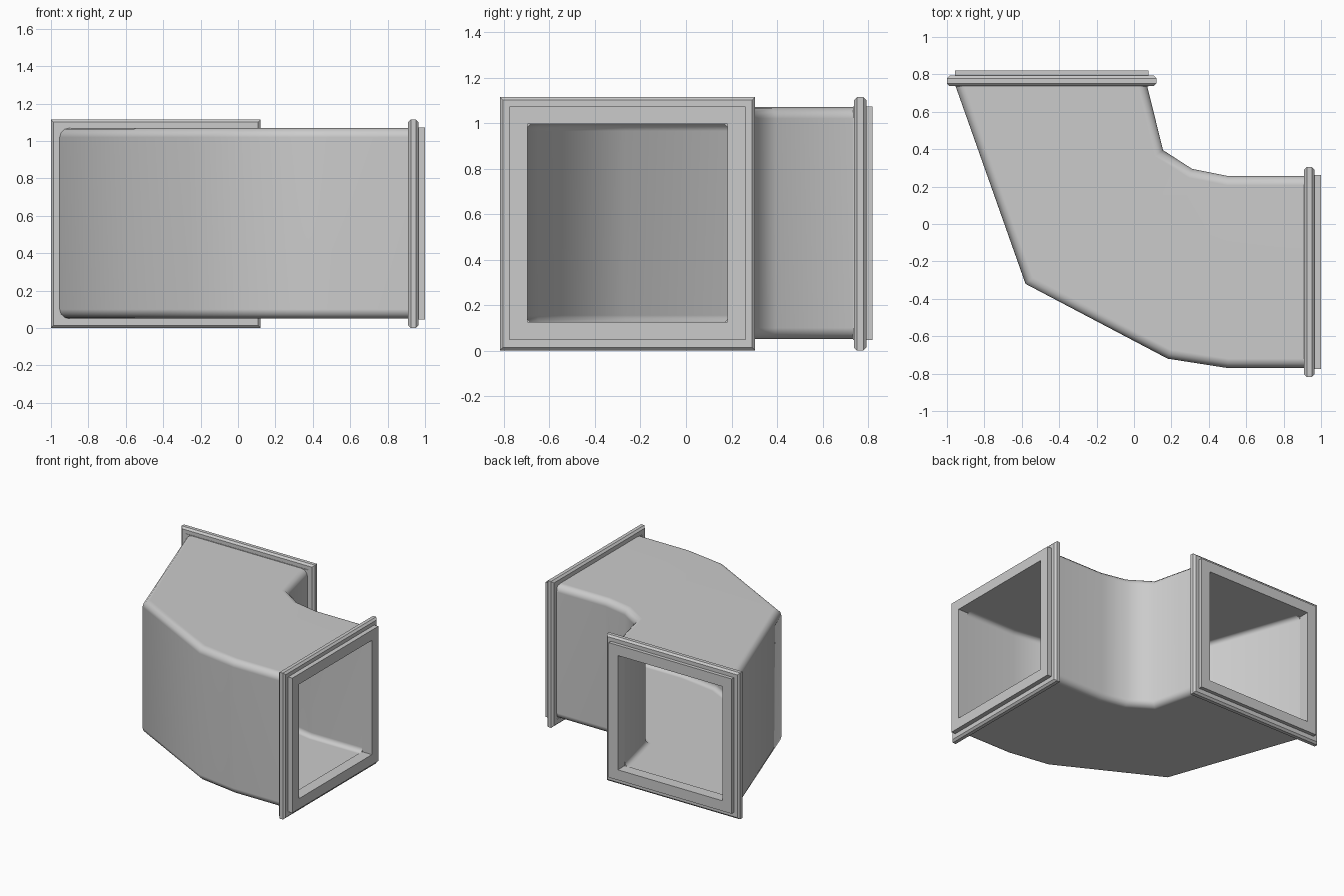
import bpy, bmesh, math
from mathutils import Vector

if "Cube" in bpy.data.objects:
    bpy.data.objects.remove(bpy.data.objects["Cube"])

Z0, Z1 = 0.05, 1.07      # duct bottom and top
WALL = 0.07


def loft(name, rings, smooth=None):
    """Skin closed rings, joining the last ring back to the first."""
    bm = bmesh.new()
    rows = [[bm.verts.new(p) for p in r] for r in rings]
    n = len(rows[0])
    for i, a in enumerate(rows):
        b = rows[(i + 1) % len(rows)]
        for j in range(n):
            k = (j + 1) % n
            bm.faces.new((a[j], a[k], b[k], b[j]))
    bmesh.ops.recalc_face_normals(bm, faces=bm.faces[:])
    me = bpy.data.meshes.new(name)
    bm.to_mesh(me)
    bm.free()
    ob = bpy.data.objects.new(name, me)
    bpy.context.collection.objects.link(ob)
    if smooth:
        bpy.context.view_layer.objects.active = ob
        ob.select_set(True)
        bpy.ops.object.shade_smooth_by_angle(angle=math.radians(smooth))
        ob.select_set(False)
        wn = ob.modifiers.new("flat_panels", 'WEIGHTED_NORMAL')
        wn.keep_sharp = True
    return ob


def offset(path, d, side):
    """Mitred offset of a plan path into the duct; ends stay in the end planes."""
    pts = [Vector(p) for p in path]
    normals = []
    for a, b in zip(pts, pts[1:]):
        t = (b - a).normalized()
        normals.append(Vector((-t.y, t.x)) * side)
    out = []
    for i, p in enumerate(pts):
        if i in (0, len(pts) - 1):
            e = Vector((side, 0)) if i == 0 else Vector((0, side))
            out.append(p + e * d / normals[0 if i == 0 else -1].dot(e))
        else:
            a, b = normals[i - 1], normals[i]
            out.append(p + (a + b) * d / (1 + a.dot(b)))
    return out


# plan outlines of the elbow, from the back opening to the right opening
outer = [(-0.955, 0.74), (-0.58, -0.32), (0.18, -0.72), (0.50, -0.77), (0.92, -0.77)]
inner = [(0.07, 0.74), (0.155, 0.395), (0.31, 0.295), (0.50, 0.257), (0.92, 0.257)]


def duct_rings(inset, r, steps=3):
    """Rounded rectangular sections, one per plan station."""
    arc = [(r * (1 - math.sin(a)), r * (1 - math.cos(a)))
           for a in (math.pi / 2 * i / steps for i in range(steps + 1))]
    low, high = Z0 + inset, Z1 - inset
    prof = [(outer, 1, d, low + h) for d, h in arc]
    prof += [(outer, 1, d, high - h) for d, h in reversed(arc)]
    prof += [(inner, -1, d, high - h) for d, h in arc]
    prof += [(inner, -1, d, low + h) for d, h in reversed(arc)]
    cols = [[(p.x, p.y, z) for p in offset(path, inset + d, s)] for path, s, d, z in prof]
    return [list(r) for r in zip(*cols)]


# hollow elbow
loft("elbow_duct", duct_rings(0, 0.05) + duct_rings(WALL, 0.035)[::-1], 50)


def frame(name, axis, mid, start, lo_hi, half, profile):
    """Square frame; profile is (inset, depth) pairs swept round the opening."""
    z0, z1 = lo_hi
    rings = []
    for t, d in profile:
        h = half - t
        q = [(-h, z0 + t), (h, z0 + t), (h, z1 - t), (-h, z1 - t)]
        rings.append([(start + d, mid + u, z) if axis == 'x' else (mid + u, start + d, z)
                      for u, z in q])
    loft(name, rings)


# collar and bevelled flange at each opening
for tag, axis, mid, c_start, f_start in (("right", 'x', -0.257, 0.915, 0.91),
                                         ("back", 'y', -0.44, 0.735, 0.738)):
    end = 1.0 if axis == 'x' else 0.82
    depth = end - c_start
    frame(tag + "_collar", axis, mid, c_start, (0.047, 1.073), 0.518,
          [(0, 0), (0, depth), (0.078, depth), (0.078, 0)])
    c, w = 0.014, 0.055
    frame(tag + "_flange", axis, mid, f_start, (0.0, 1.115), 0.561,
          [(c, 0), (0, c), (0, w - c), (c, w), (0.05, w), (0.05, 0)])
